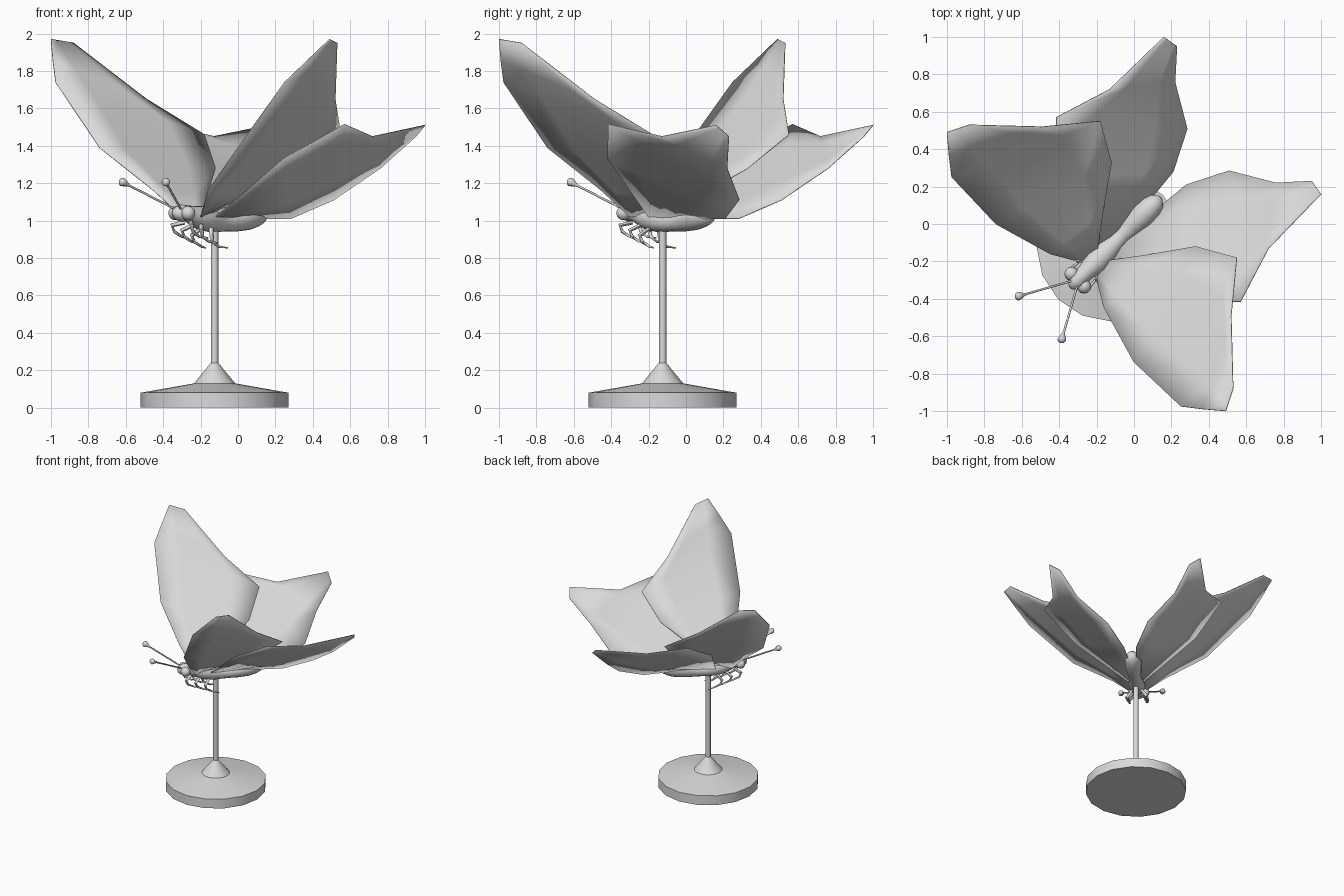
import bpy, bmesh, math
from mathutils import Vector, Quaternion

if "Cube" in bpy.data.objects:
    bpy.data.objects.remove(bpy.data.objects["Cube"])

S = math.sqrt(0.5)
grey = bpy.data.materials.new("light_grey")
grey.diffuse_color = (0.7, 0.7, 0.7, 1)
grey.use_nodes = True
grey.node_tree.nodes["Principled BSDF"].inputs["Base Color"].default_value = grey.diffuse_color


def P(u, v, z):
    """u runs along the body from head to tail, v sideways."""
    return Vector(((u + v) * S, (u - v) * S, z))


def swap(p):
    """Mirror a point across the body plane x = y."""
    return Vector((p[1], p[0], p[2]))


def finish(name, bm, angle=35):
    bmesh.ops.recalc_face_normals(bm, faces=bm.faces)
    me = bpy.data.meshes.new(name)
    bm.to_mesh(me)
    bm.free()
    ob = bpy.data.objects.new(name, me)
    bpy.context.collection.objects.link(ob)
    me.materials.append(grey)
    bpy.ops.object.select_all(action='DESELECT')
    ob.select_set(True)
    bpy.context.view_layer.objects.active = ob
    bpy.ops.object.shade_smooth_by_angle(angle=math.radians(angle))
    return ob


def tube(name, pts, radii, sides=8, angle=35):
    """Round skin along a path, with a radius at each point."""
    bm = bmesh.new()
    pts = [Vector(p) for p in pts]
    q, prev, rings = Quaternion(), Vector((0, 0, 1)), []
    for i, (p, r) in enumerate(zip(pts, radii)):
        t = (pts[min(i + 1, len(pts) - 1)] - pts[max(i - 1, 0)]).normalized()
        q = prev.rotation_difference(t) @ q
        prev = t
        ring = []
        for k in range(sides):
            a = 2 * math.pi * k / sides
            ring.append(bm.verts.new(p + q @ Vector((r * math.cos(a), r * math.sin(a), 0))))
        rings.append(ring)
    for a, b in zip(rings, rings[1:]):
        for k in range(sides):
            n = (k + 1) % sides
            bm.faces.new((a[k], a[n], b[n], b[k]))
    bm.faces.new(rings[0][::-1])
    bm.faces.new(rings[-1])
    return finish(name, bm, angle)


def wing(name, lead, trail, mirrored):
    """Thin sheet spanned between leading and trailing edges."""
    bm = bmesh.new()
    rows = []
    for a, b in zip(lead, trail):
        a, b = Vector(a), Vector(b)
        if mirrored:
            a, b = swap(a), swap(b)
        rows.append([bm.verts.new(a.lerp(b, k / 4)) for k in range(5)])
    for r, s in zip(rows, rows[1:]):
        for k in range(4):
            bm.faces.new((r[k], r[k + 1], s[k + 1], s[k]))
    ob = finish(name, bm, 40)
    mod = ob.modifiers.new("thickness", 'SOLIDIFY')
    mod.thickness = 0.005
    mod.offset = 0


# stand: round foot, cone and pole
C = -0.125
stand = [(0, .395), (.08, .395), (.13, .11), (.24, .02), (.98, .02)]
tube("stand", [(C, C, z) for z, r in stand], [r for z, r in stand], 16, 30)

# body: head, thorax, waist, abdomen
body = [(-.48, .012, 1.03), (-.465, .034, 1.035), (-.43, .047, 1.04), (-.39, .042, 1.04),
        (-.35, .05, 1.03), (-.28, .065, 1.015), (-.21, .062, 1.0), (-.14, .05, .99),
        (-.08, .048, .99), (-.01, .058, 1.0), (.07, .066, 1.015), (.13, .06, 1.025),
        (.175, .045, 1.03), (.2, .015, 1.035)]
tube("body", [P(u, 0, z) for u, r, z in body], [r for u, r, z in body], 16, 60)

# wing edges, right side, root to tip
fore_lead = [(-.2, -.3, 1.02), (-.16, -.45, 1.16), (0, -.74, 1.39),
             (.25, -.975, 1.74), (.37, -.99, 1.855), (.49, -1, 1.97)]
fore_trail = [(-.17, -.2, 1.03), (.07, -.165, 1.13), (.33, -.12, 1.28),
              (.55, -.18, 1.46), (.52, -.49, 1.65), (.53, -.88, 1.95)]
hind_lead = [(-.12, -.2, 1.02), (.25, -.42, 1.335), (.57, -.415, 1.515),
             (.72, -.13, 1.45), (1, .16, 1.51)]
hind_trail = [(0, -.02, 1.01), (.28, .21, 1.01), (.51, .285, 1.11),
              (.76, .22, 1.28), (.95, .23, 1.45)]

for side, sgn in (("right", 1), ("left", -1)):
    wing("fore_wing_" + side, fore_lead, fore_trail, sgn < 0)
    wing("hind_wing_" + side, hind_lead, hind_trail, sgn < 0)

    # eye
    bm = bmesh.new()
    bmesh.ops.create_uvsphere(bm, u_segments=12, v_segments=8, radius=.038)
    bmesh.ops.translate(bm, verts=bm.verts, vec=P(-.425, sgn * .048, 1.04))
    finish("eye_" + side, bm, 60)

    # antenna with a drop-shaped tip
    a, b = P(-.45, sgn * .02, 1.06), P(-.725, sgn * .172, 1.215)
    steps = [0, .8, .86, .91, .95, .98, 1]
    tube("antenna_" + side, [a.lerp(b, s) for s in steps],
         [.006, .006, .011, .02, .024, .018, .006], 8, 60)

    # three legs
    for i, leg in enumerate(("front", "middle", "rear")):
        u, z = -.38 + .075 * i, .92 - .027 * i
        path = [P(u, sgn * .025, .99 - .01 * i), P(u - .045, sgn * .075, z + .055),
                P(u - .03, sgn * .07, z + .02), P(u + .02, sgn * .065, z - .005),
                P(u + .07, sgn * .085, z - .012)]
        tube(leg + "_leg_" + side, path, [.012, .012, .009, .007, .003], 6, 60)
